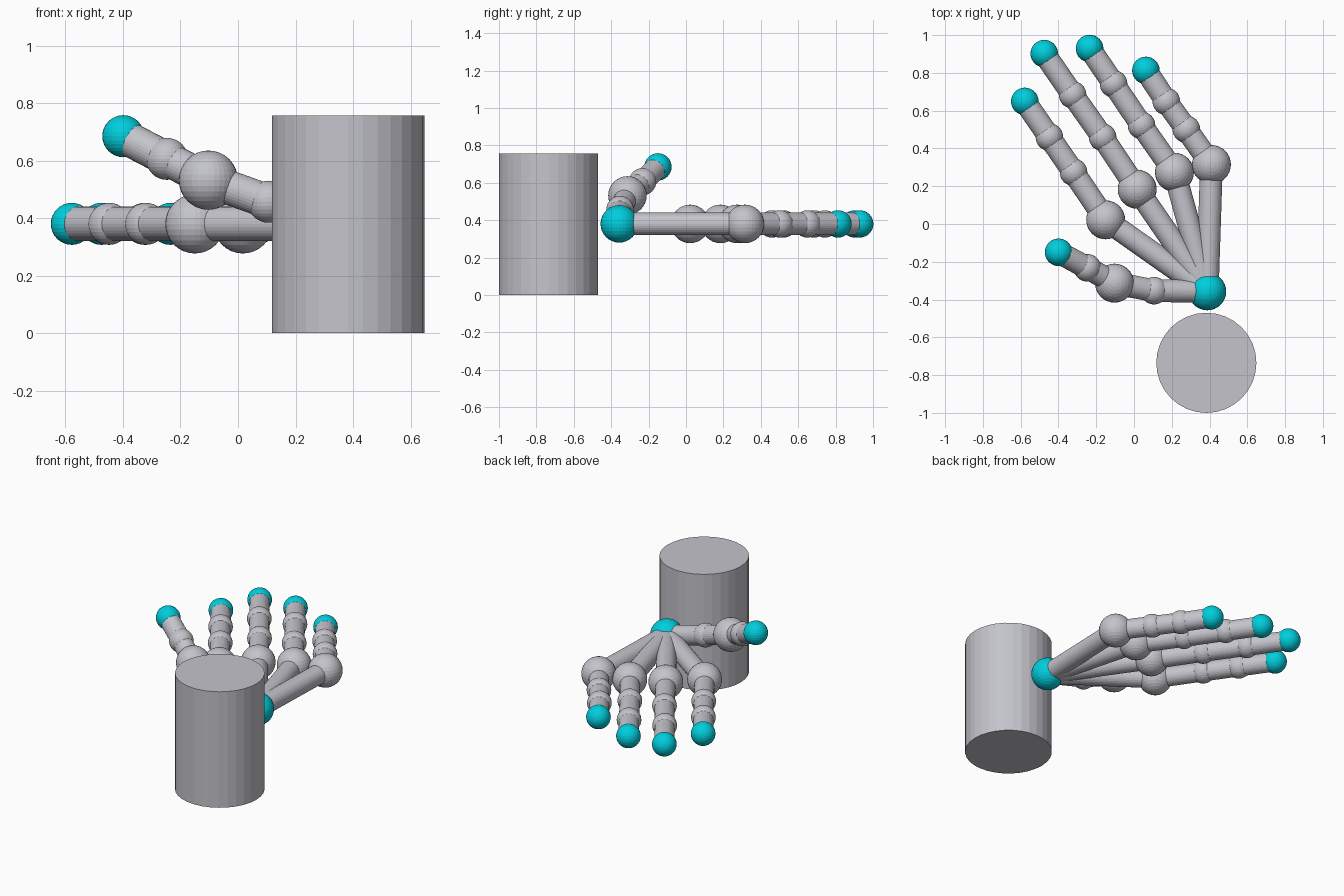
import bpy
from mathutils import Vector

if "Cube" in bpy.data.objects:
    bpy.data.objects.remove(bpy.data.objects["Cube"])


def material(name, rgb):
    m = bpy.data.materials.new(name)
    m.diffuse_color = (*rgb, 1)
    m.use_nodes = True
    m.node_tree.nodes["Principled BSDF"].inputs["Base Color"].default_value = m.diffuse_color
    return m


GREY = material("light grey", (0.55, 0.55, 0.60))
CYAN = material("cyan", (0.0, 0.62, 0.72))


def ball(name, pos, radius, mat):
    bpy.ops.mesh.primitive_uv_sphere_add(segments=32, ring_count=16,
                                         radius=radius, location=pos)
    ob = bpy.context.object
    ob.name = name
    ob.data.materials.append(mat)


def rod(name, a, b, radius):
    a, b = Vector(a), Vector(b)
    bpy.ops.mesh.primitive_cylinder_add(vertices=32, radius=radius,
                                        depth=(b - a).length, location=(a + b) / 2)
    ob = bpy.context.object
    ob.name = name
    ob.rotation_mode = 'QUATERNION'
    ob.rotation_quaternion = (b - a).to_track_quat('Z', 'Y')
    ob.data.materials.append(GREY)


Z = 0.38              # height of the flat hand
BONE, KNUCKLE, JOINT = 0.06, 0.103, 0.073
WRIST = (0.388, -0.357, Z)

# Joint centres outward from the wrist
digits = {
    "index": [(-0.15, 0.022, Z), (-0.32, 0.274, Z), (-0.448, 0.46, Z), (-0.578, 0.649, Z)],
    "middle": [(0.017, 0.184, Z), (-0.166, 0.459, Z), (-0.325, 0.684, Z), (-0.475, 0.902, Z)],
    "ring": [(0.214, 0.274, Z), (0.04, 0.522, Z), (-0.108, 0.742, Z), (-0.235, 0.929, Z)],
    "little": [(0.41, 0.315, Z), (0.277, 0.502, Z), (0.171, 0.649, Z), (0.063, 0.813, Z)],
    "thumb": [(0.106, -0.353, 0.457), (-0.103, -0.313, 0.532),
              (-0.247, -0.232, 0.606), (-0.399, -0.15, 0.685)],
}

# Forearm and wrist
rod("forearm", (0.383, -0.735, 0), (0.383, -0.735, 0.757), 0.265)
ball("wrist", WRIST, 0.1, CYAN)

# Fingers and thumb: rods between ball joints, coloured tip
for digit, points in digits.items():
    knuckle = 1 if digit == "thumb" else 0
    start = WRIST
    for i, p in enumerate(points):
        rod(f"{digit}_bone_{i + 1}", start, p, BONE)
        if i == 3:
            ball(f"{digit}_tip", p, JOINT, CYAN)
        elif i == knuckle:
            ball(f"{digit}_knuckle", p, KNUCKLE, GREY)
        else:
            ball(f"{digit}_joint_{i + 1}", p, JOINT, GREY)
        start = p
